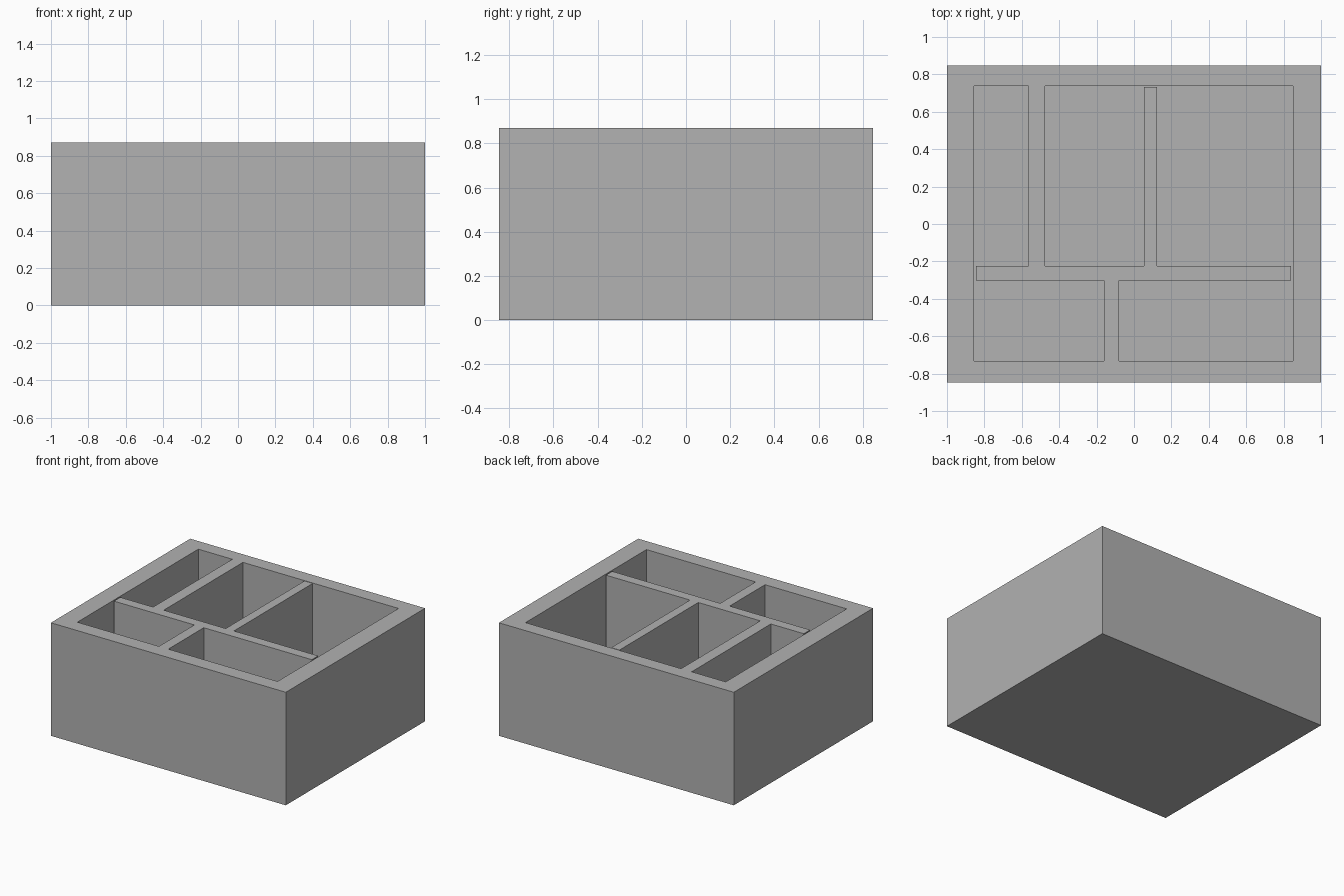
import bpy

# Remove the default cube
default = bpy.data.objects.get("Cube")
if default:
    bpy.data.objects.remove(default, do_unlink=True)

HEIGHT = 0.87
FLOOR = 0.08
HALF_DEPTH = 0.847

# Inner wall faces of the tray and faces of the cross divider
LEFT, RIGHT = -0.855, 0.85
FRONT, BACK = -0.733, 0.738
CROSS_FRONT, CROSS_BACK = -0.302, -0.225


def box(name, x0, x1, y0, y1, z0, z1):
    bpy.ops.mesh.primitive_cube_add(
        size=1, location=((x0 + x1) / 2, (y0 + y1) / 2, (z0 + z1) / 2))
    obj = bpy.context.object
    obj.name = name
    obj.scale = (x1 - x0, y1 - y0, z1 - z0)
    bpy.ops.object.transform_apply(location=True, rotation=True, scale=True)
    return obj


def cut(target, name, x0, x1, y0, y1):
    """Sink a rectangular pocket into the target from the top."""
    cutter = box(name, x0, x1, y0, y1, FLOOR, HEIGHT + 0.1)
    cutter.hide_render = True
    mod = target.modifiers.new(name, "BOOLEAN")
    mod.operation = "DIFFERENCE"
    mod.solver = "EXACT"
    mod.object = cutter
    bpy.context.view_layer.objects.active = target
    bpy.ops.object.modifier_apply(modifier=mod.name)
    bpy.data.objects.remove(cutter, do_unlink=True)


grey = bpy.data.materials.new("plain grey")
grey.use_nodes = True
grey.diffuse_color = (0.445, 0.445, 0.445, 1)
grey.node_tree.nodes["Principled BSDF"].inputs["Base Color"].default_value = grey.diffuse_color

# Solid block of the divided tray
tray = box("divided_tray", -1, 1, -HALF_DEPTH, HALF_DEPTH, 0, HEIGHT)
tray.data.materials.append(grey)

# Back row of three compartments
for x0, x1 in ((LEFT, -0.565), (-0.475, 0.053), (0.123, RIGHT)):
    cut(tray, "back_compartment", x0, x1, CROSS_BACK, BACK)

# Front row of two compartments
for x0, x1 in ((LEFT, -0.16), (-0.08, RIGHT)):
    cut(tray, "front_compartment", x0, x1, FRONT, CROSS_FRONT)

# Narrow clearance gaps at the free ends of the dividers
cut(tray, "left_gap", LEFT, -0.845, CROSS_FRONT - 0.05, CROSS_BACK + 0.05)
cut(tray, "right_gap", 0.84, RIGHT, CROSS_FRONT - 0.05, CROSS_BACK + 0.05)
cut(tray, "back_gap", 0.0, 0.18, BACK - 0.005, BACK)

# One colour throughout
for poly in tray.data.polygons:
    poly.material_index = 0
